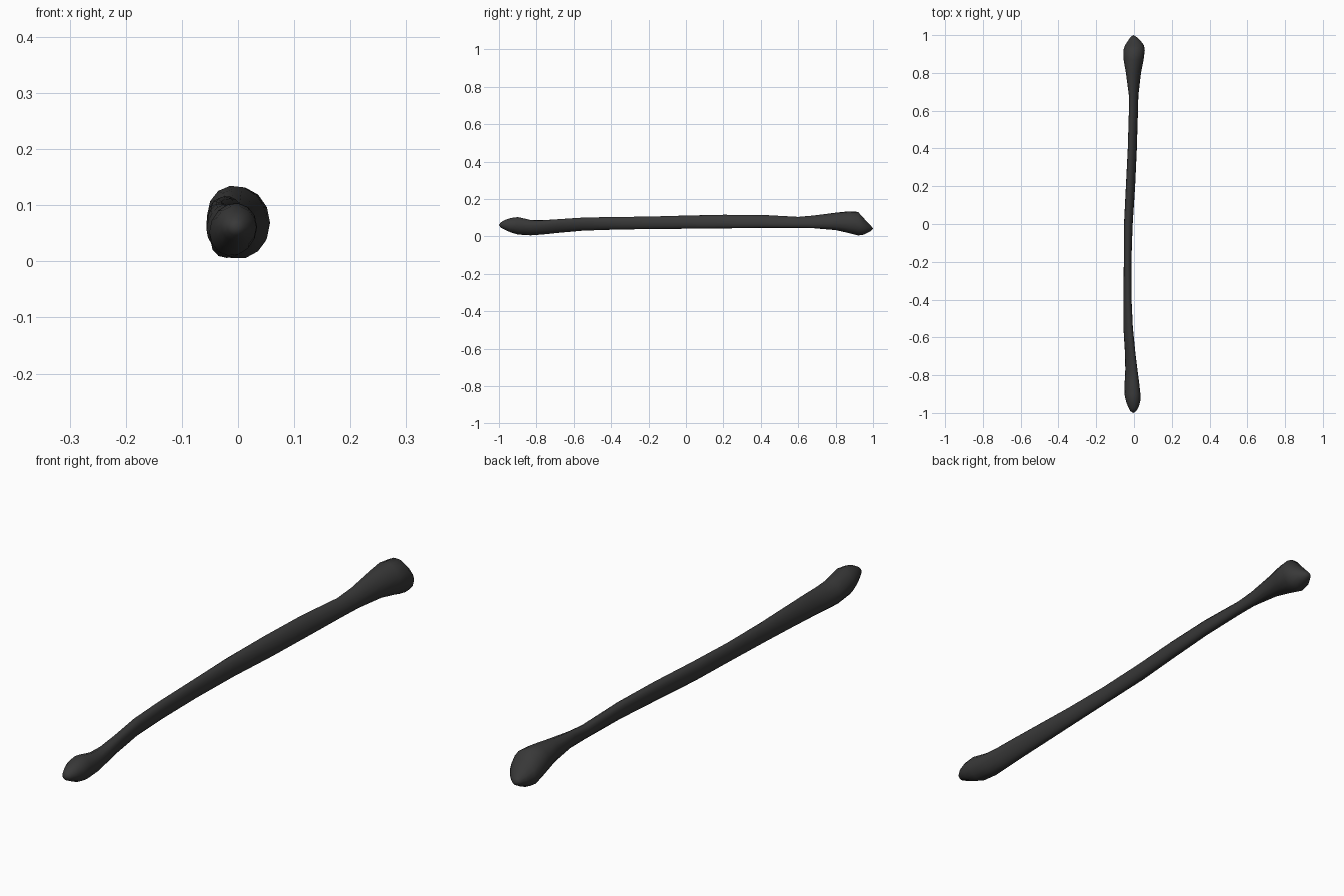
import bpy, bmesh, math

SIDES = 14

# Cross-sections along the bone: y, x min, x max, z min, z max, lean of the oval
SECTIONS = [
    (-0.990, -0.020, 0.012, 0.046, 0.076, 0.0),
    (-0.970, -0.030, 0.024, 0.036, 0.088, 0.0),
    (-0.940, -0.042, 0.033, 0.022, 0.099, 0.0),
    (-0.900, -0.051, 0.034, 0.010, 0.104, 0.1),
    (-0.830, -0.049, 0.026, 0.006, 0.088, 0.25),
    (-0.770, -0.046, 0.018, 0.010, 0.087, 0.35),
    (-0.680, -0.048, 0.007, 0.019, 0.093, 0.4),
    (-0.550, -0.056, -0.006, 0.031, 0.101, 0.3),
    (-0.400, -0.056, -0.013, 0.036, 0.104, 0.15),
    (-0.200, -0.054, -0.014, 0.039, 0.107, 0.0),
    (0.000, -0.053, -0.007, 0.041, 0.112, -0.1),
    (0.200, -0.043, 0.006, 0.043, 0.116, -0.25),
    (0.400, -0.033, 0.015, 0.046, 0.116, -0.35),
    (0.600, -0.027, 0.021, 0.046, 0.105, -0.35),
    (0.680, -0.027, 0.023, 0.044, 0.112, -0.35),
    (0.800, -0.043, 0.037, 0.034, 0.127, -0.2),
    (0.870, -0.055, 0.051, 0.018, 0.135, -0.1),
    (0.920, -0.056, 0.057, 0.004, 0.133, 0.0),
    (0.945, -0.048, 0.053, 0.007, 0.104, 0.0),
    (0.970, -0.032, 0.035, 0.018, 0.078, 0.0),
    (0.990, -0.018, 0.014, 0.030, 0.056, 0.0),
]
FRONT_TIP = (-0.004, -1.0, 0.061)
BACK_TIP = (-0.003, 1.0, 0.042)

bm = bmesh.new()


def ring(y, x0, x1, z0, z1, lean):
    """Leaning oval that exactly fills the given width and height."""
    phase = math.asin(lean)
    verts = []
    for i in range(SIDES):
        t = math.tau * i / SIDES
        x = (x0 + x1) / 2 + (x1 - x0) / 2 * math.cos(t)
        z = (z0 + z1) / 2 + (z1 - z0) / 2 * math.sin(t + phase)
        verts.append(bm.verts.new((x, y, z)))
    return verts


# Shaft and both knobby ends as one loft
rings = [ring(*s) for s in SECTIONS]
for a, b in zip(rings, rings[1:]):
    for i in range(SIDES):
        j = (i + 1) % SIDES
        bm.faces.new((a[i], a[j], b[j], b[i]))

# Pointed tips
for tip, loop in ((FRONT_TIP, rings[0]), (BACK_TIP, rings[-1])):
    v = bm.verts.new(tip)
    for i in range(SIDES):
        bm.faces.new((v, loop[i], loop[(i + 1) % SIDES]))

bmesh.ops.recalc_face_normals(bm, faces=bm.faces)
for f in bm.faces:
    f.smooth = True
mesh = bpy.data.meshes.new("long_bone")
bm.to_mesh(mesh)
bm.free()
bone = bpy.data.objects.new("long_bone", mesh)
bpy.context.collection.objects.link(bone)

# Dark grey surface
mat = bpy.data.materials.new("dark_grey")
mat.diffuse_color = (0.04, 0.04, 0.04, 1)
mesh.materials.append(mat)
